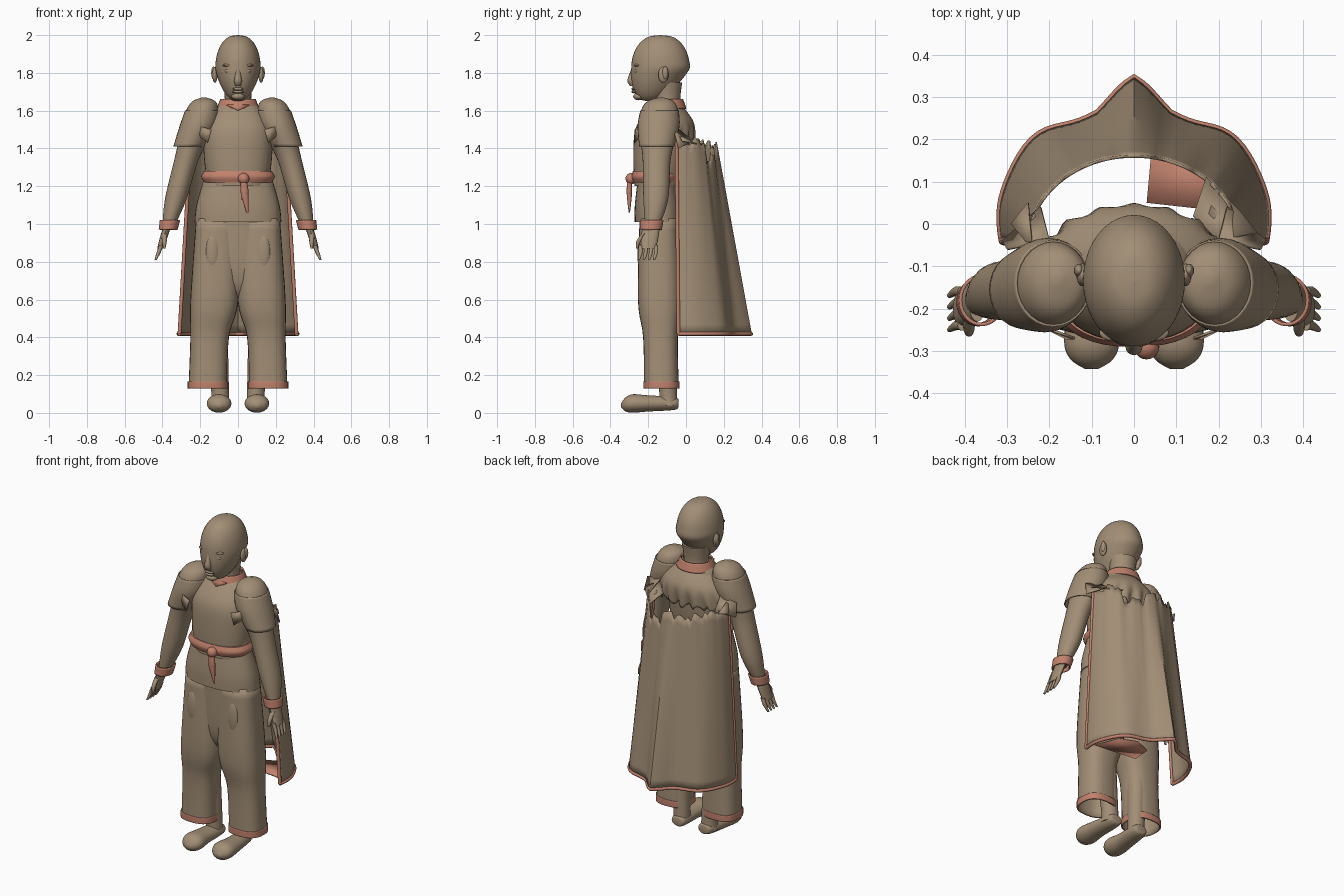
import bpy, bmesh, math, random
from mathutils import Vector

random.seed(4)
if "Cube" in bpy.data.objects:
    bpy.data.objects.remove(bpy.data.objects["Cube"], do_unlink=True)


def material(name, rgb):
    mat = bpy.data.materials.new(name)
    mat.use_nodes = True
    mat.diffuse_color = (*rgb, 1)
    mat.node_tree.nodes["Principled BSDF"].inputs["Base Color"].default_value = (*rgb, 1)
    return mat


TAN = material("warm tan", (.36, .27, .18))
ROSE = material("rose trim", (.53, .22, .15))
ACROSS, DEEP, UP = Vector((1, 0, 0)), Vector((0, 1, 0)), Vector((0, 0, 1))


def finish(name, bm, mat, thick=0):
    """Turn the bmesh into a named, smooth shaded object."""
    bmesh.ops.recalc_face_normals(bm, faces=bm.faces)
    mesh = bpy.data.meshes.new(name)
    bm.to_mesh(mesh)
    bm.free()
    mesh.materials.append(mat)
    part = bpy.data.objects.new(name, mesh)
    bpy.context.collection.objects.link(part)
    bpy.ops.object.select_all(action="DESELECT")
    part.select_set(True)
    bpy.context.view_layer.objects.active = part
    bpy.ops.object.shade_smooth_by_angle(angle=math.radians(45))
    if thick:
        modifier = part.modifiers.new("thickness", "SOLIDIFY")
        modifier.thickness, modifier.offset = thick, 0


def spline(points, steps=5):
    """Smooth curve through tuples of any length."""
    padded = [points[0], *points, points[-1]]
    curve = []
    for first in range(len(points) - 1):
        for step in range(steps):
            t = step / steps
            curve.append([b + ((c-a)*t + (2*a-5*b+4*c-d)*t*t + (3*b-a-3*c+d)*t**3) / 2
                          for a, b, c, d in zip(*padded[first:first + 4])])
    return curve + [points[-1]]


def loft(name, rings, mat=TAN, side=1, across=ACROSS, deep=DEEP, power=2, ratio=1, segments=28, thick=0):
    """Skin rings of x, y, z and half width; ratio turns width into depth."""
    bm = bmesh.new()
    rows = []
    for x, y, z, width in spline(rings):
        row = []
        for k in range(segments):
            angle = math.tau * k / segments
            c, s = [math.copysign(abs(w) ** (2 / power), w) for w in (math.cos(angle), math.sin(angle))]
            offset = (across * c + deep * s * ratio) * max(width, .001)
            row.append(bm.verts.new(Vector((x * side, y, z)) + offset))
        rows.append(row)
    for low, high in zip(rows, rows[1:]):
        for k in range(segments):
            bm.faces.new((low[k - 1], low[k], high[k], high[k - 1]))
    if not thick:
        bm.faces.new(rows[0])
        bm.faces.new(rows[-1])
    finish(name, bm, mat, thick)


def blob(name, place, size, mat=TAN):
    bm = bmesh.new()
    bmesh.ops.create_uvsphere(bm, u_segments=20, v_segments=12, radius=1)
    bmesh.ops.scale(bm, vec=size, verts=bm.verts)
    bmesh.ops.translate(bm, vec=place, verts=bm.verts)
    finish(name, bm, mat)


def sheet(name, rows, mat=TAN):
    """Thin cloth through a grid of points."""
    bm = bmesh.new()
    grid = [[bm.verts.new(point) for point in row] for row in rows]
    for low, high in zip(grid, grid[1:]):
        for k in range(1, len(low)):
            bm.faces.new((low[k - 1], low[k], high[k], high[k - 1]))
    finish(name, bm, mat, .007)


def plate(name, points, mat=TAN):
    bm = bmesh.new()
    bm.faces.new([bm.verts.new(point) for point in points])
    finish(name, bm, mat, .006)


def cord(name, points):
    """Round trim along an edge of cloth."""
    curve = bpy.data.curves.new(name, "CURVE")
    curve.dimensions, curve.bevel_depth, curve.use_fill_caps = "3D", .01, True
    line = curve.splines.new("POLY")
    line.points.add(len(points) - 1)
    for point, place in zip(line.points, points):
        point.co = (*place, 1)
    curve.materials.append(ROSE)
    bpy.context.collection.objects.link(bpy.data.objects.new(name, curve))


# Head: an egg whose lower half narrows and moves forward into the jaw
head = []
for step in range(13):
    turn = math.pi * step / 12
    jaw = max(0, math.cos(turn))
    width = .12 * abs(math.sin(turn)) ** .8 * (1 - jaw / 4)
    head.append((0, -.135 - .06 * jaw, 1.825 - .175 * math.cos(turn), width))
loft("head", head, ratio=1.29, segments=40)
loft("neck", [(0, -.1, 1.55, .09), (0, -.1, 1.65, .07), (0, -.1, 1.75, .08)])
loft("nose", [(0, -.28, 1.82, .01), (0, -.29, 1.76, .02), (0, -.28, 1.73, .015)], segments=16)
for name, height in (("upper_lip", 1.715), ("lower_lip", 1.7)):
    blob(name, (0, -.275, height), (.03, .014, .008))
blob("chin", (0, -.25, 1.675), (.035, .03, .02))

# Torso: waist, chest, belt and collar
loft("shirt_waist", [(0, -.145, 1.01, .23), (0, -.15, 1.1, .22), (0, -.155, 1.25, .18), (0, -.15, 1.35, .17)],
     ratio=.55, power=2.3, segments=40)
loft("shirt_chest", [(0, -.15, 1.2, .16), (0, -.14, 1.35, .18), (0, -.13, 1.5, .18), (0, -.11, 1.6, .13),
                     (0, -.1, 1.65, .08)], ratio=.77, power=2.3, segments=40)
loft("belt", [(0, -.16, 1.22, .18), (0, -.16, 1.25, .195), (0, -.16, 1.28, .18)], ROSE,
     ratio=.67, power=2.3, segments=40)
blob("belt_knot", (.03, -.29, 1.24), (.03, .03, .03), ROSE)
for name, x, bottom in (("long", .05, 1.06), ("short", .02, 1.13)):
    loft(name + "_belt_tail", [(.03, -.3, 1.23, .016), (.035, -.3, 1.16, .02), (x, -.3, bottom, .005)],
         ROSE, ratio=.7, segments=12)
loft("collar", [(0, -.1, 1.61, .11), (0, -.1, 1.66, .09)], ROSE, ratio=.9, thick=.008)
plate("collar_notch", [(-.06, -.19, 1.63), (.06, -.19, 1.63), (0, -.21, 1.6)], ROSE)
loft("pelvis", [(0, -.14, .58, .03), (0, -.145, .7, .17), (0, -.145, 1.03, .2)], ratio=.5, power=2.4)

for label, side in (("left", 1), ("right", -1)):
    # Face details
    blob(label + "_eye", (side * .047, -.26, 1.81), (.023, .016, .012))
    blob(label + "_brow", (side * .048, -.257, 1.84), (.034, .02, .009))
    blob(label + "_ear", (side * .122, -.12, 1.79), (.014, .027, .042))
    blob(label + "_ear_rim", (side * .13, -.11, 1.8), (.012, .016, .034))

    # Arm, short sleeve and cuff
    loft(label + "_arm", [(.18, -.13, 1.67, .01), (.18, -.135, 1.65, .06), (.19, -.14, 1.6, .085),
                          (.21, -.145, 1.5, .09), (.27, -.155, 1.35, .065), (.33, -.16, 1.13, .057),
                          (.37, -.18, .98, .03)], side=side, ratio=1.15)
    loft(label + "_sleeve", [(.26, -.155, 1.41, .08), (.21, -.145, 1.52, .096), (.19, -.14, 1.6, .088)],
         side=side, ratio=1.13, thick=.005)
    loft(label + "_cuff", [(.37, -.185, .97, .046), (.36, -.18, 1.02, .05)], ROSE,
         side=side, ratio=1.15, thick=.008)
    plate(label + "_front_flap", [(side * .14, -.27, 1.5), (side * .21, -.245, 1.52),
                                  (side * .2, -.25, 1.46), (side * .16, -.27, 1.43)])
    plate(label + "_shoulder_flap", [(side * .2, -.04, 1.5), (side * .3, -.06, 1.48),
                                     (side * .31, -.04, 1.4), (side * .22, .04, 1.44)])

    # Hand
    loft(label + "_palm", [(.37, -.185, 1, .02), (.39, -.19, .94, .02), (.41, -.2, .87, .018)],
         side=side, ratio=2.3, segments=16)
    for index, finger in enumerate(("index", "middle", "ring", "little")):
        y = -.24 + index * .027
        loft(f"{label}_{finger}_finger", [(.405, y, .89, .012), (.42, y, .85, .011), (.436, y - .01, .81, .006)],
             side=side, segments=10)
    loft(label + "_thumb", [(.39, -.22, .95, .014), (.39, -.25, .91, .013), (.39, -.26, .87, .006)],
         side=side, segments=10)

    # Trouser leg, hem and thigh patch
    loft(label + "_trouser_leg", [(.16, -.13, .13, .1), (.15, -.135, .4, .1), (.125, -.14, .6, .125),
                                  (.11, -.145, 1.03, .11)], side=side, ratio=.9, power=2.6, thick=.004)
    loft(label + "_trouser_hem", [(.16, -.13, .13, .103), (.16, -.13, .167, .103)], ROSE,
         side=side, ratio=.9, power=2.6, thick=.007)
    blob(label + "_thigh_patch", (side * .135, -.24, .85), (.036, .018, .095))

    # Ankle and foot
    loft(label + "_ankle", [(.095, -.095, .04, .05), (.095, -.095, .12, .047), (.115, -.11, .45, .06)], side=side)
    loft(label + "_foot", [(.09, -.04, .05, .02), (.09, -.06, .05, .045), (.1, -.2, .05, .057),
                           (.1, -.28, .05, .065), (.1, -.32, .045, .05), (.1, -.343, .04, .015)],
         side=side, deep=UP, ratio=.75)

# Back yoke with a ruffled lower edge
yoke = []
for height, width, depth in spline([(1.62, .1, .09), (1.53, .2, .15), (1.42, .235, .14)]):
    ruffle = max(0, 1.53 - height) / 8
    yoke.append([(width * math.cos(angle), -.11 + depth * math.sin(angle) + ruffle * math.sin(angle * 17),
                  height + ruffle * math.sin(angle * 23))
                 for angle in [math.pi * step / 60 for step in range(61)]])
sheet("back_yoke", yoke)

# Cape: torn top edge, folds that grow downward, and a peaked hem
columns = 48
cape = [[] for row in range(21)]
for column in range(columns + 1):
    angle = math.pi * column / columns
    c, s = math.cos(angle), math.sin(angle)
    torn = 0 if column in (0, columns) else random.uniform(-.035, .02)
    gap = .07 if .27 < column / columns < .42 else 0
    top = Vector((.25 * c, -.05 + .21 * s, 1.46 - .04 * s + torn - gap))
    peak = .05 * max(0, 1 - abs(c) * 4)
    fold = .015 * s * math.cos(angle * 8)
    hem = Vector(((.31 + .03 * abs(math.sin(angle * 2))) * c, -.04 + .32 * s + peak + fold, .418))
    for row, line in enumerate(cape):
        line.append(top.lerp(hem, row / 20))
sheet("cape", cape)
cord("cape_hem", cape[-1])
cord("cape_left_edge", [line[0] for line in cape])
cord("cape_right_edge", [line[-1] for line in cape])

# Hem lining and the loose pieces that join cape and shoulders
plate("cape_hem_lining", [(.3, .02, .416), (.24, .16, .416), (.14, .2, .416), (.04, .16, .416),
                          (.03, .05, .416)], ROSE)
plate("cape_left_tie", [(.29, -.02, 1.44), (.25, .03, 1.43), (.17, .11, 1.41), (.14, .02, 1.45), (.2, -.04, 1.48)])
plate("cape_right_tie", [(-.25, .05, 1.44), (-.29, 0, 1.43), (-.24, -.06, 1.48)])
